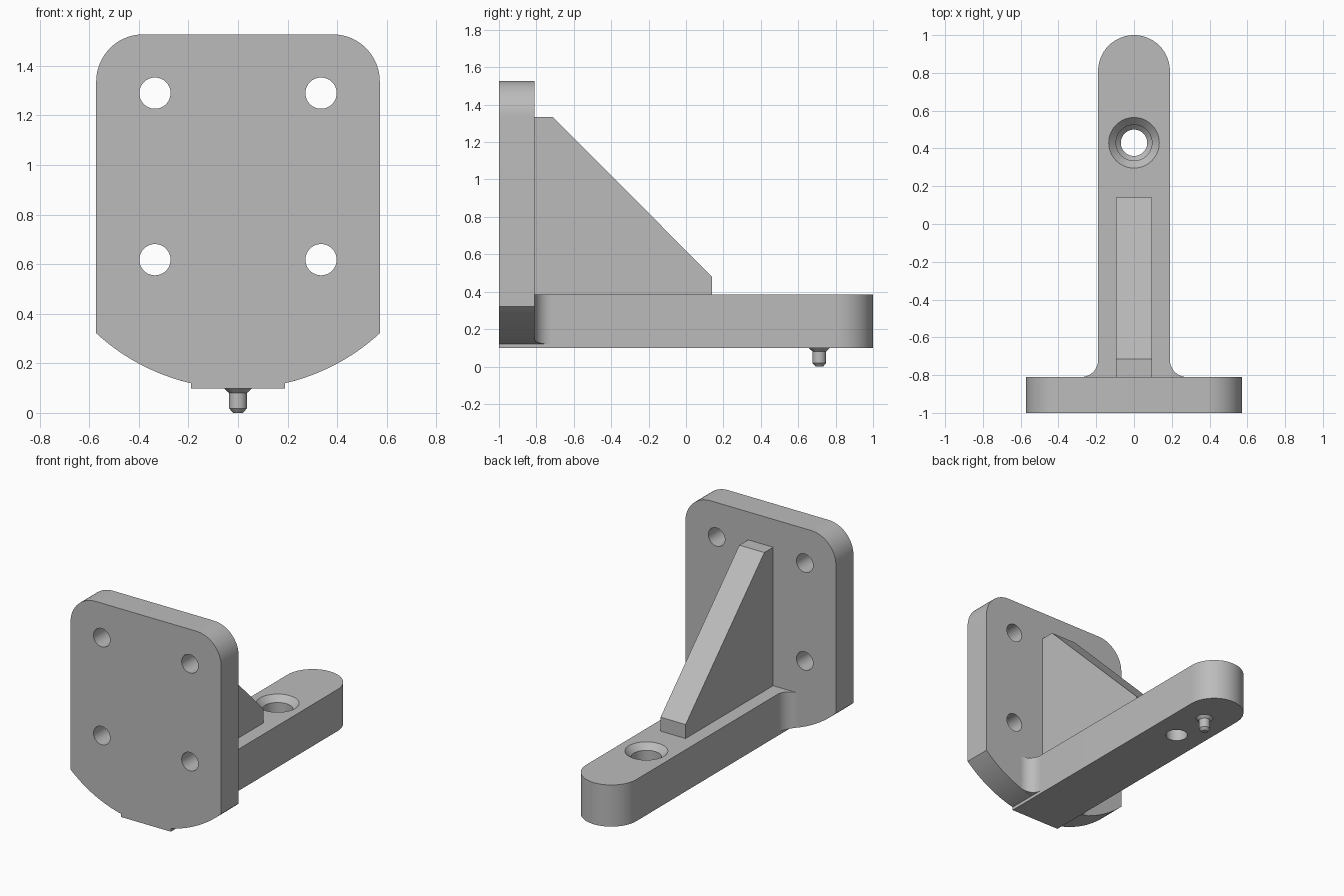
import bpy, bmesh
from math import pi, sin, cos, asin, sqrt
from mathutils import Vector

old = bpy.data.objects.get("Cube")
if old:
    bpy.data.objects.remove(old, do_unlink=True)

grey = bpy.data.materials.new("machined grey")
grey.use_nodes = True
colour = (0.5, 0.5, 0.5, 1)
grey.diffuse_color = colour
grey.node_tree.nodes["Principled BSDF"].inputs["Base Color"].default_value = colour

# Main dimensions
PLATE_W, PLATE_TOP, PLATE_BACK, CORNER = 0.572, 1.527, -0.81, 0.19
ARM_W, BASE, ARM_TOP = 0.19, 0.098, 0.384
ARC_Z, ARC_R = 0.942, 0.844
FILLET = 0.09


def arc(cx, cy, r, a0, a1, n=16):
    return [(cx + r * cos(a0 + (a1 - a0) * i / n),
             cy + r * sin(a0 + (a1 - a0) * i / n)) for i in range(n + 1)]


def arc_floor(x):
    return ARC_Z - sqrt(ARC_R ** 2 - x ** 2)


def finish(bm, name):
    bmesh.ops.recalc_face_normals(bm, faces=bm.faces)
    mesh = bpy.data.meshes.new(name)
    bm.to_mesh(mesh)
    bm.free()
    mesh.materials.append(grey)
    obj = bpy.data.objects.new(name, mesh)
    bpy.context.collection.objects.link(obj)
    return obj


def prism(name, start, end):
    """Solid between two matching outlines."""
    bm = bmesh.new()
    a = [bm.verts.new(p) for p in start]
    b = [bm.verts.new(p) for p in end]
    bm.faces.new(a)
    bm.faces.new(b[::-1])
    for i in range(len(a)):
        j = (i + 1) % len(a)
        bm.faces.new((a[i], a[j], b[j], b[i]))
    return finish(bm, name)


def turned(name, profile, origin, axis="Z", n=48):
    """Solid of revolution from (radius, height) pairs."""
    rings = []
    bm = bmesh.new()
    for r, h in profile:
        ring = []
        for u, v in arc(0, 0, r, 0, 2 * pi, n)[:-1]:
            p = (u, v, h) if axis == "Z" else (u, h, v)
            ring.append(bm.verts.new(Vector(origin) + Vector(p)))
        rings.append(ring)
    bm.faces.new(rings[0])
    bm.faces.new(rings[-1])
    for a, b in zip(rings, rings[1:]):
        for i in range(n):
            j = (i + 1) % n
            bm.faces.new((a[i], a[j], b[j], b[i]))
    return finish(bm, name)


def activate(obj):
    bpy.ops.object.select_all(action="DESELECT")
    obj.select_set(True)
    bpy.context.view_layer.objects.active = obj


def cut(obj, cutter):
    cutter.hide_render = True
    mod = obj.modifiers.new("hole", "BOOLEAN")
    mod.operation, mod.solver, mod.object = "DIFFERENCE", "EXACT", cutter
    activate(obj)
    bpy.ops.object.modifier_apply(modifier=mod.name)
    bpy.data.objects.remove(cutter, do_unlink=True)


# Mounting plate: rounded top, curved bottom with a flat tab
side = asin(PLATE_W / ARC_R)
tab = asin(ARM_W / ARC_R)
cz, cx = PLATE_TOP - CORNER, PLATE_W - CORNER
outline = arc(cx, cz, CORNER, 0, pi / 2) + arc(-cx, cz, CORNER, pi / 2, pi)
outline += arc(0, ARC_Z, ARC_R, -pi / 2 - side, -pi / 2 - tab)
outline += [(-ARM_W, BASE), (ARM_W, BASE)]
outline += arc(0, ARC_Z, ARC_R, -pi / 2 + tab, -pi / 2 + side)
plate = prism("mounting_plate", [(x, -1, z) for x, z in outline],
              [(x, PLATE_BACK, z) for x, z in outline])
for x in (-0.335, 0.335):
    for z in (0.618, 1.29):
        cut(plate, turned("bolt_cutter", [(0.063, -0.1), (0.063, 0.4)], (x, -1, z), "Y"))

# Arm with a round end and a countersunk stepped hole
outline = [(-ARM_W, PLATE_BACK), (ARM_W, PLATE_BACK)] + arc(0, 1 - ARM_W, ARM_W, 0, pi, 32)
arm = prism("arm", [(x, y, BASE) for x, y in outline], [(x, y, ARM_TOP) for x, y in outline])
cut(arm, turned("screw_cutter", [(0.07, 0), (0.07, 0.22), (0.095, 0.245), (0.095, 0.344),
                                 (0.134, ARM_TOP), (0.134, 0.45)], (0, 0.43, 0)))

# Fillets where the arm meets the plate
fillets = []
for s, name in ((1, "left_fillet"), (-1, "right_fillet")):
    edge = arc(ARM_W + FILLET, PLATE_BACK + FILLET, FILLET, pi, 1.5 * pi)
    edge.append((ARM_W, PLATE_BACK))
    fillets.append(prism(name, [(s * x, y, arc_floor(x)) for x, y in edge],
                         [(s * x, y, ARM_TOP) for x, y in edge]))

# Diagonal gusset
side_shape = [(PLATE_BACK, ARM_TOP), (0.14, ARM_TOP), (0.14, 0.48),
              (-0.714, 1.335), (PLATE_BACK, 1.335)]
gusset = prism("gusset", [(-0.095, y, z) for y, z in side_shape],
               [(0.095, y, z) for y, z in side_shape])

# Locating pin under the arm
pin = turned("locating_pin", [(0.02, 0), (0.036, 0.018), (0.036, 0.08), (0.055, BASE)],
             (0, 0.713, 0), n=32)

for obj in [plate, arm, gusset, pin] + fillets:
    activate(obj)
    bpy.ops.object.shade_smooth_by_angle(angle=pi / 7)
